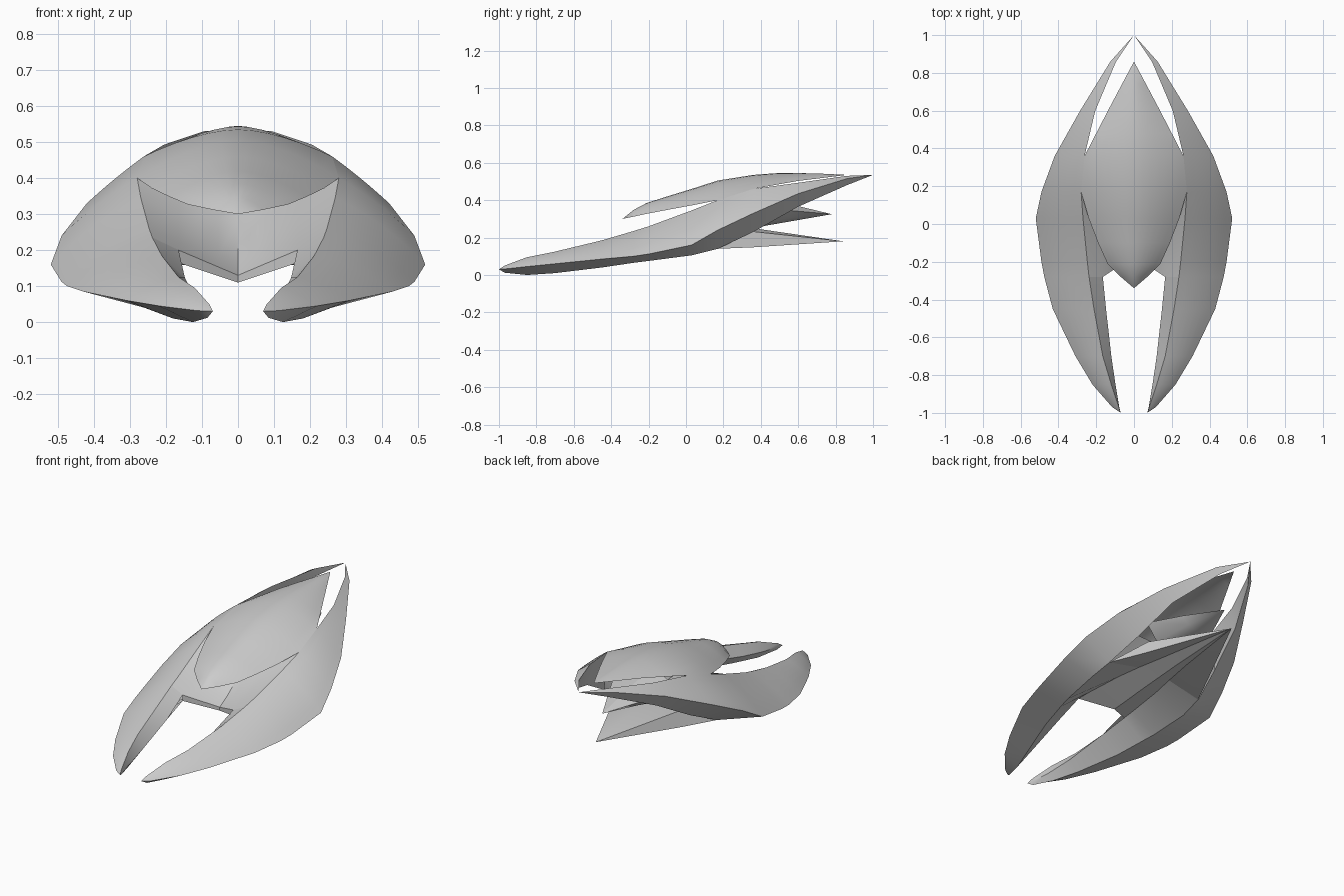
import bpy, bmesh
from mathutils import Vector

if "Cube" in bpy.data.objects:
    bpy.data.objects.remove(bpy.data.objects["Cube"])


def bridge(a, b, n=1, bulge=0.0):
    """Rows of points spanning line a to line b, arched outward by bulge (less towards the rear)."""
    rows = []
    for p, q in zip(a, b):
        d = q - p
        k = bulge * (1.0 if p.y < 0 else max(0.0, 1 - p.y / 0.5))
        out = Vector((-d.z, 0, d.x)) * k
        rows.append([p.lerp(q, i / n) + out * 4 * (i / n) * (1 - i / n) for i in range(n + 1)])
    return rows


def make_part(name, patches):
    """Skin the row grids, weld them, mirror the half across x = 0."""
    bm = bmesh.new()
    for rows in patches:
        grid = [[bm.verts.new(p) for p in row] for row in rows]
        for r0, r1 in zip(grid, grid[1:]):
            for i in range(len(r0) - 1):
                bm.faces.new((r0[i], r0[i + 1], r1[i + 1], r1[i]))
    bmesh.ops.remove_doubles(bm, verts=bm.verts, dist=0.0005)
    bmesh.ops.dissolve_degenerate(bm, edges=bm.edges, dist=0.0005)
    both = bm.verts[:] + bm.edges[:] + bm.faces[:]
    bmesh.ops.mirror(bm, geom=both, axis='X', merge_dist=0.0005)
    bmesh.ops.recalc_face_normals(bm, faces=bm.faces)
    me = bpy.data.meshes.new(name)
    bm.to_mesh(me)
    bm.free()
    ob = bpy.data.objects.new(name, me)
    bpy.context.collection.objects.link(ob)
    bpy.ops.object.select_all(action='DESELECT')
    ob.select_set(True)
    bpy.context.view_layer.objects.active = ob
    bpy.ops.object.shade_smooth_by_angle(angle=0.55)
    return ob


# Stations: y, outer crease x z, upper ridge x z, keel x z
hull = [
    (-1.00, .07, .03, .07, .03, .07, .03),
    (-0.97, .115, .032, .08, .05, .085, .012),
    (-0.85, .22, .045, .12, .095, .125, .00),
    (-0.70, .31, .06, .165, .125, .18, .01),
    (-0.45, .43, .085, .212, .185, .26, .04),
    (-0.28, .475, .10, .238, .235, .295, .065),
    (-0.20, .49, .112, .247, .26, .31, .075),
    (0.03, .52, .16, .27, .345, .33, .105),
    (0.17, .49, .24, .28, .40, .32, .14),
    (0.36, .42, .33, .262, .46, .28, .23),
    (0.60, .285, .435, .205, .493, .225, .365),
    (0.86, .125, .515, .095, .53, .10, .48),
    (1.00, .00, .535, .00, .535, .00, .535),
]
crease = [Vector((s[1], s[0], s[2])) for s in hull]
ridge = [Vector((s[3], s[0], s[4])) for s in hull]
keel = [Vector((s[5], s[0], s[6])) for s in hull]


# Inner lower edge of the prongs, upper deck edge, centre lines of deck and belly
inner = [Vector((x, s[0], z)) for s, (x, z) in zip(hull, [
    (.07, .03), (.078, .03), (.098, .04), (.12, .065), (.148, .125),
    (.165, .165), (.16, .17), (.135, .18), (.11, .185)])]
deck_edge = [Vector(p) for p in ((.165, -.28, .20), (.165, -.20, .222),
                                 (.165, .03, .30), (.16, .17, .39))]
deck_mid = [Vector((0, y, z)) for y, z in [(-.17, .13), (-.1, .17), (.05, .28), (.17, .385)]]
belly_mid = [Vector((0, y, z)) for y, z in [(-.17, .11), (-.1, .115), (.05, .13), (.17, .14)]]

# Side hull: arched top, underside band, prong inner faces, rear inner walls
make_part("side_hull", [
    bridge(crease, ridge, 6, -.05),
    bridge(crease, keel),
    bridge(keel[:9], inner),
    bridge(ridge[:6], inner[:5] + deck_edge[:1]),
    bridge(ridge[9:], keel[9:]),
])

# Canopy: y, half width, edge z, centre z
canopy = [
    (-.34, .00, .30, .30), (-.28, .07, .312, .348), (-.21, .14, .327, .385),
    (-.10, .19, .348, .42), (.03, .24, .372, .46), (.17, .28, .40, .505),
    (.36, .262, .46, .535), (.48, .20, .482, .544), (.60, .138, .503, .545),
    (.74, .064, .52, .541), (.86, .00, .535, .535),
]
make_part("canopy", [[
    [Vector((w * t / 6, y, c - (c - e) * (t / 6) ** 1.7)) for t in range(7)]
    for y, w, e, c in canopy]])

# Centre deck sweeping up under the canopy, belly, and the V-shaped front lip
make_part("centre_deck", [
    bridge(ridge[5:9], deck_edge),
    bridge(deck_edge, deck_mid, 3),
    bridge(inner[5:], belly_mid),
    bridge([deck_mid[0], deck_edge[0]], [belly_mid[0], inner[5]]),
])

# Lower tail spike growing from the keel ends
spike = Vector((0, .84, .18))
make_part("lower_tail", [[
    [Vector((0, .17, .25)), keel[8], keel[8], inner[8], belly_mid[3]],
    [Vector(p) for p in ((0, .36, .25), (.20, .36, .232), (.229, .36, .148),
                         (.075, .36, .185), (0, .36, .155))],
    [spike] * 5]])

# Upper tail spike below the canopy
make_part("upper_tail", [[
    [Vector(p) for p in ((0, .30, .42), (.21, .36, .35), (.12, .34, .27), (0, .32, .245))],
    [Vector(p) for p in ((0, .55, .38), (.115, .55, .345), (.07, .55, .305), (0, .55, .285))],
    [Vector((0, .78, .325))] * 4]])
